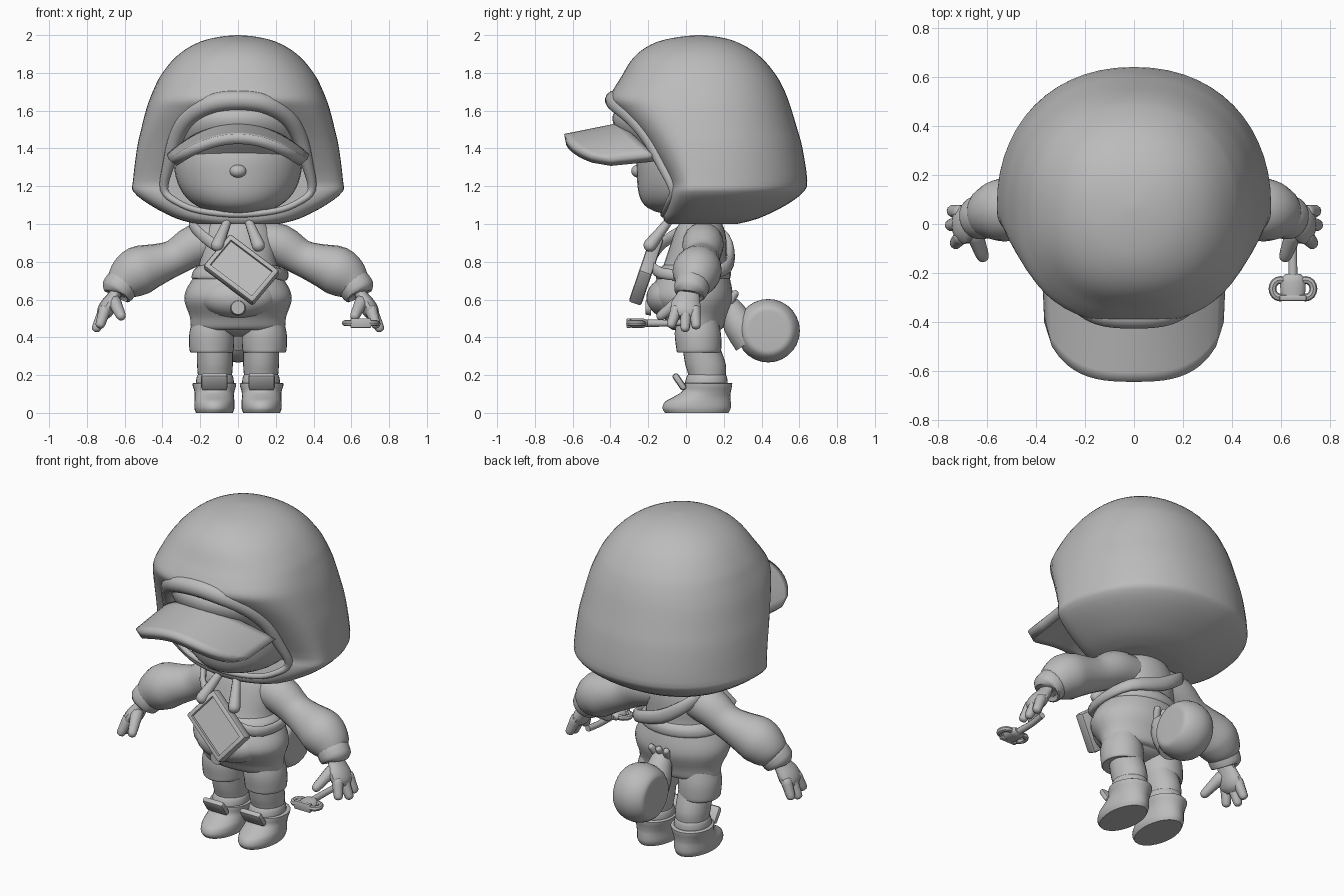
import bpy, bmesh, math
from mathutils import Vector, Matrix

if "Cube" in bpy.data.objects:
    bpy.data.objects.remove(bpy.data.objects["Cube"])

grey = bpy.data.materials.new("plain_grey")
grey.diffuse_color = (0.5, 0.5, 0.5, 1)
grey.use_nodes = True
grey.node_tree.nodes["Principled BSDF"].inputs["Base Color"].default_value = grey.diffuse_color


def finish(name, bm, angle=40):
    bmesh.ops.recalc_face_normals(bm, faces=bm.faces)
    me = bpy.data.meshes.new(name)
    bm.to_mesh(me)
    bm.free()
    ob = bpy.data.objects.new(name, me)
    bpy.context.collection.objects.link(ob)
    me.materials.append(grey)
    bpy.ops.object.select_all(action='DESELECT')
    ob.select_set(True)
    bpy.context.view_layer.objects.active = ob
    bpy.ops.object.shade_smooth_by_angle(angle=math.radians(angle))
    return ob


def smooth(rows, steps=3, closed=False):
    """Catmull-Rom resampling of rows of any width."""
    n, out = len(rows), []
    get = (lambda i: rows[i % n]) if closed else (lambda i: rows[max(0, min(n - 1, i))])
    for i in range(n if closed else n - 1):
        a, b, c, d = get(i - 1), get(i), get(i + 1), get(i + 2)
        for k in range(steps):
            t = k / steps
            out.append(tuple(0.5 * (2*q + (r-p)*t + (2*p-5*q+4*r-s)*t*t + (3*q-p-3*r+s)*t**3)
                             for p, q, r, s in zip(a, b, c, d)))
    return out if closed else out + [tuple(rows[-1])]


def skin(name, rings, closed=False, angle=40):
    bm = bmesh.new()
    vs = [[bm.verts.new(p) for p in r] for r in rings]
    m = len(rings[0])
    for i in range(len(vs) if closed else len(vs) - 1):
        a, b = vs[i], vs[(i + 1) % len(vs)]
        for j in range(m):
            bm.faces.new((a[j], a[(j+1) % m], b[(j+1) % m], b[j]))
    if not closed:
        bm.faces.new(vs[0])
        bm.faces.new(vs[-1])
    return finish(name, bm, angle)


def stack(name, rows, cx=0, sides=28, steps=3, angle=40):
    """Horizontal oval sections: z, half width, front y, back y."""
    rings = []
    for z, w, f, b in smooth(rows, steps):
        rings.append([(cx + w*math.cos(t), (f+b)/2 + (b-f)/2*math.sin(t), z)
                      for t in (2*math.pi*k/sides for k in range(sides))])
    return skin(name, rings, angle=angle)


def tube(name, rows, ref, sides=14, aspect=1.0, steps=3, closed=False):
    """Swept round section: x, y, z, radius."""
    pts = smooth(rows, steps, closed)
    n, ref, rings = len(pts), Vector(ref), []
    for i, p in enumerate(pts):
        a = pts[(i-1) % n] if closed else pts[max(0, i-1)]
        b = pts[(i+1) % n] if closed else pts[min(n-1, i+1)]
        t = (Vector(b[:3]) - Vector(a[:3])).normalized()
        u = t.cross(ref).normalized()
        v = u.cross(t)
        rings.append([Vector(p[:3]) + p[3]*(u*math.cos(q)*aspect + v*math.sin(q))
                      for q in (2*math.pi*k/sides for k in range(sides))])
    return skin(name, rings, closed)


def capsule(name, a, b, ra, rb, ref):
    """Round-ended finger shape from a to b."""
    a, b = Vector(a), Vector(b)
    d = b - a
    rows = [(*(a + d*t), r) for t, r in ((0, ra*.6), (.08, ra), (.5, (ra+rb)/2),
                                         (.85, rb), (.96, rb*.7), (1, rb*.2))]
    return tube(name, rows, ref, 10, steps=2)


def ball(name, c, r):
    bm = bmesh.new()
    bmesh.ops.create_uvsphere(bm, u_segments=32, v_segments=18, radius=1,
                              matrix=Matrix.Translation(c) @ Matrix.Diagonal((*r, 1)))
    return finish(name, bm)


def box(name, mat, size, bevel=0.01, inset=0):
    bm = bmesh.new()
    bmesh.ops.create_cube(bm, size=1, matrix=Matrix.Diagonal((*size, 1)))
    bm.normal_update()
    front = [f for f in bm.faces if f.normal.y < -.9]
    bmesh.ops.bevel(bm, geom=bm.edges[:], offset=bevel, segments=2, affect='EDGES', profile=.5)
    if inset:
        bm.normal_update()
        front = [max((f for f in bm.faces if f.normal.y < -.99), key=lambda f: f.calc_area())]
        bmesh.ops.inset_region(bm, faces=front, thickness=inset)
        bmesh.ops.inset_region(bm, faces=front, thickness=.004)
        bmesh.ops.translate(bm, verts=front[0].verts, vec=(0, .014, 0))
    bmesh.ops.transform(bm, matrix=mat, verts=bm.verts)
    return finish(name, bm)


# Hood: z, half width, front, back, front squareness
HOOD = smooth([(1.0, .22, -.10, .27, 2.5), (1.03, .33, -.12, .385, 3), (1.1, .465, -.115, .53, 3),
               (1.17, .553, -.10, .622, 3), (1.23, .556, -.10, .642, 3), (1.4, .535, -.20, .617, 3),
               (1.5, .513, -.27, .59, 3), (1.6, .488, -.36, .56, 2.7), (1.66, .468, -.405, .54, 2.5),
               (1.72, .443, -.38, .515, 2.4), (1.78, .413, -.342, .482, 2.3), (1.86, .353, -.295, .42, 2.2),
               (1.92, .285, -.235, .35, 2.1), (1.965, .2, -.15, .265, 2), (1.99, .105, -.04, .175, 2),
               (2.0, .01, .06, .08, 2)], 3)
CY = .07


def hood_ring(row, sides=56):
    z, w, f, b, n = row
    ring = []
    for k in range(sides):
        t = 2*math.pi*k/sides
        c, s = math.cos(t), math.sin(t)
        e = 2/n if s < 0 else .92
        x = w*math.copysign(abs(c)**e, c)
        ring.append((x, CY + (b-CY)*s**e if s >= 0 else CY - (CY-f)*(-s)**e, z))
    return ring


def hood_front(x, z):
    _, w, f, _, n = min(HOOD, key=lambda r: abs(r[0] - z))
    return CY - (CY-f)*max(0, 1 - min(1, abs(x)/w)**n)**(1/n)


hood = skin("hood", [hood_ring(r) for r in HOOD])

# Face opening cut through the front of the hood
half = [(0, 1.63), (.14, 1.612), (.25, 1.55), (.32, 1.45), (.365, 1.31), (.39, 1.18),
        (.32, 1.115), (.2, 1.07), (0, 1.05)]
outline = half + [(-x, z) for x, z in half[-2:0:-1]]
loop = smooth(outline, 3, True)
cutter = skin("hood_opening_cutter", [[(x, y, z) for x, z in loop] for y in (-.8, .15)])
cutter.hide_render = True
cutter.hide_set(True)
cut = hood.modifiers.new("opening", 'BOOLEAN')
cut.operation, cut.solver, cut.object = 'DIFFERENCE', 'EXACT', cutter

# Soft rolled rim, thicker at the top
rim = []
for x, z in outline:
    k = max(0, min(1, (z - 1.1)/.5))
    r = .016 + .036*k
    d = r*.5*k
    rim.append((x*(1 + d), hood_front(x, z + d) + .028*k, z + d, r))
tube("hood_rim", rim, (0, 1, 0), closed=True, steps=4)

# Head, nose and cap crown
stack("head", [(1.055, .06, -.10, .12), (1.065, .14, -.16, .2), (1.1, .225, -.22, .25), (1.16, .29, -.25, .3),
               (1.25, .33, -.26, .33), (1.36, .34, -.26, .34), (1.45, .31, -.22, .3), (1.52, .2, -.1, .2)], sides=36)
ball("nose", (0, -.25, 1.28), (.045, .04, .035))
stack("cap_crown", [(1.36, .33, -.24, .25), (1.45, .36, -.33, .3), (1.53, .35, -.385, .3),
                    (1.6, .31, -.375, .27), (1.66, .2, -.28, .2), (1.69, .06, -.1, .1)], sides=36)

# Arched cap brim
bm = bmesh.new()
grid = []
for i in range(25):
    s = -1 + i/12
    row = []
    for j in range(9):
        t = j/8
        y0 = -.17 - .17*(1 - s*s)
        y1 = -.40 - .24*(1 - abs(s)**3)**.6
        row.append(bm.verts.new((s*(.358 - .012*t), y0 + (y1-y0)*t,
                                 1.51 - .06*t - .16*s*s + .035*s*s*t)))
    grid.append(row)
for i in range(24):
    for j in range(8):
        bm.faces.new((grid[i][j], grid[i+1][j], grid[i+1][j+1], grid[i][j+1]))
brim = finish("cap_brim", bm)
sol = brim.modifiers.new("thickness", 'SOLIDIFY')
sol.thickness, sol.offset = .055, 0

# Hoodie body, pouch and button
stack("hoodie_body", [(.44, .235, -.07, .18), (.455, .25, -.09, .2), (.51, .255, -.12, .215),
                      (.59, .283, -.185, .245), (.65, .275, -.185, .245), (.72, .235, -.15, .23),
                      (.78, .205, -.12, .215), (.9, .2, -.08, .215), (.98, .17, -.05, .2),
                      (1.04, .1, 0, .17)])
stack("waist_fold", [(.70, .22, -.14, .215), (.715, .245, -.16, .235), (.755, .235, -.15, .235),
                     (.785, .2, -.115, .21)])
ball("front_pouch", (0, -.08, .61), (.205, .13, .11))
bm = bmesh.new()
bmesh.ops.create_cone(bm, cap_ends=True, segments=20, radius1=.042, radius2=.036, depth=.03,
                      matrix=Matrix.Translation((0, -.2, .557)) @ Matrix.Rotation(math.pi/2, 4, 'X'))
finish("pouch_button", bm)

# Shoulder strap and slung bag
tube("bag_strap", [(-.235, .02, .985, .03), (-.14, -.12, .90, .03), (.05, -.18, .8, .03),
                   (.2, -.13, .74, .03), (.25, .05, .73, .03), (.19, .2, .76, .035),
                   (0, .235, .82, .04), (-.15, .21, .92, .035), (-.225, .1, .995, .03)],
     (0, 0, 1), aspect=.6, closed=True)
box("slung_bag", Matrix.Translation((.018, -.21, .757)) @ Matrix.Rotation(-.33, 4, 'X')
    @ Matrix.Rotation(.67, 4, 'Y'), (.335, .07, .23), .014, .018)

# Tail with a flat-sided curl and a small tuft at the root
tube("tail_root", [(0, .17, .60, .05), (0, .23, .56, .06), (0, .28, .47, .085), (0, .34, .38, .09)], (1, 0, 0))
tube("tail_curl", [(x, .435, .435, r) for x, r in ((-.105, .09), (-.1, .125), (-.06, .155), (0, .168),
                                                   (.06, .155), (.1, .125), (.105, .09))], (0, 0, 1), 28)
for i in (-1, 0, 1):
    capsule("tail_tuft", (i*.03, .22, .57), (i*.055, .27, .645), .024, .018, (1, 0, 0))

# Seat joining the shorts
ball("shorts_seat", (0, .06, .475), (.2, .12, .07))

for sx in (-1, 1):
    # Drawstrings
    capsule("drawstring", (sx*.05, -.08, 1.03), (sx*.118, -.21, .862), .022, .035, (1, 0, 0))
    # Shorts, legs and boots
    stack("shorts_leg", [(.325, .085, -.01, .15), (.32, .11, -.045, .18), (.345, .118, -.052, .187),
                         (.42, .118, -.06, .185), (.49, .1, -.05, .17)], sx*.14)
    stack("leg", [(.08, .085, .03, .2), (.19, .09, .015, .21), (.26, .095, -.005, .21),
                  (.36, .095, -.02, .175)], sx*.122)
    stack("sock_cuff", [(.13, .08, .02, .2), (.15, .1, -.005, .22), (.195, .095, .005, .215),
                        (.21, .08, .02, .2)], sx*.122)
    stack("boot", [(0, .098, -.11, .225), (.025, .106, -.125, .237), (.06, .106, -.11, .237),
                   (.085, .104, -.065, .235), (.115, .106, -.02, .238), (.155, .116, -.01, .245),
                   (.158, .09, .01, .225)], sx*.125)
    box("boot_flap", Matrix.Translation((sx*.125, -.035, .165)) @ Matrix.Rotation(.6, 4, 'X'),
        (.14, .035, .1), .015)
    # Puffy sleeve and cuff
    arm = [(.1, .09, .91, .10), (.22, .09, .89, .11), (.33, .085, .825, .095), (.42, .075, .79, .108),
           (.52, .06, .755, .13), (.585, .045, .71, .115), (.625, .03, .675, .085), (.635, .03, .665, .06)]
    tube("sleeve", [(sx*x, y, z, r) for x, y, z, r in arm], (0, 1, 0), 20)
    tube("cuff", [(sx*x, y, z, r) for x, y, z, r in ((.598, .04, .70, .08), (.61, .035, .685, .092),
                  (.645, .022, .64, .087), (.65, .02, .632, .06))], (0, 1, 0), 18)
    # Hand: palm, fingers and thumb
    tube("palm", [(sx*x, y, z, r) for x, y, z, r in ((.63, .02, .67, .05), (.655, .012, .62, .062),
                  (.685, 0, .57, .08), (.708, -.005, .53, .075), (.72, -.008, .505, .045))],
         (0, 1, 0), aspect=.55)
    for y0, y1, x1, z1 in ((.045, .055, .75, .445), (0, -.005, .758, .43), (-.045, -.085, .735, .45)):
        capsule("finger", (sx*.7, y0, .56), (sx*x1, y1, z1), .032, .025, (0, 1, 0))
    capsule("thumb", (sx*.66, -.02, .60), (sx*.612, -.15, .50), .036, .026, (0, 0, 1))
    # Loop handles of the small held tool
    ring = [(.65 + sx*.052 + .032*math.cos(a), -.265 + .036*math.sin(a), .475, .016)
            for a in (k*math.pi/4 for k in range(8))]
    tube("tool_loop", ring, (0, 0, 1), 8, closed=True, steps=2)

# Held tool: stem, flattened head and end plate
tube("tool_stem", [(.66, .0, .48, .018), (.65, -.1, .475, .018), (.65, -.22, .475, .02)], (1, 0, 0), 10)
tube("tool_head", [(.65, -.205, .475, .016), (.65, -.225, .475, .025), (.65, -.26, .475, .026),
                   (.65, -.3, .475, .024)], (0, 0, 1), 14, 2.0)
box("tool_end", Matrix.Translation((.65, -.303, .475)), (.11, .024, .052), .007)
